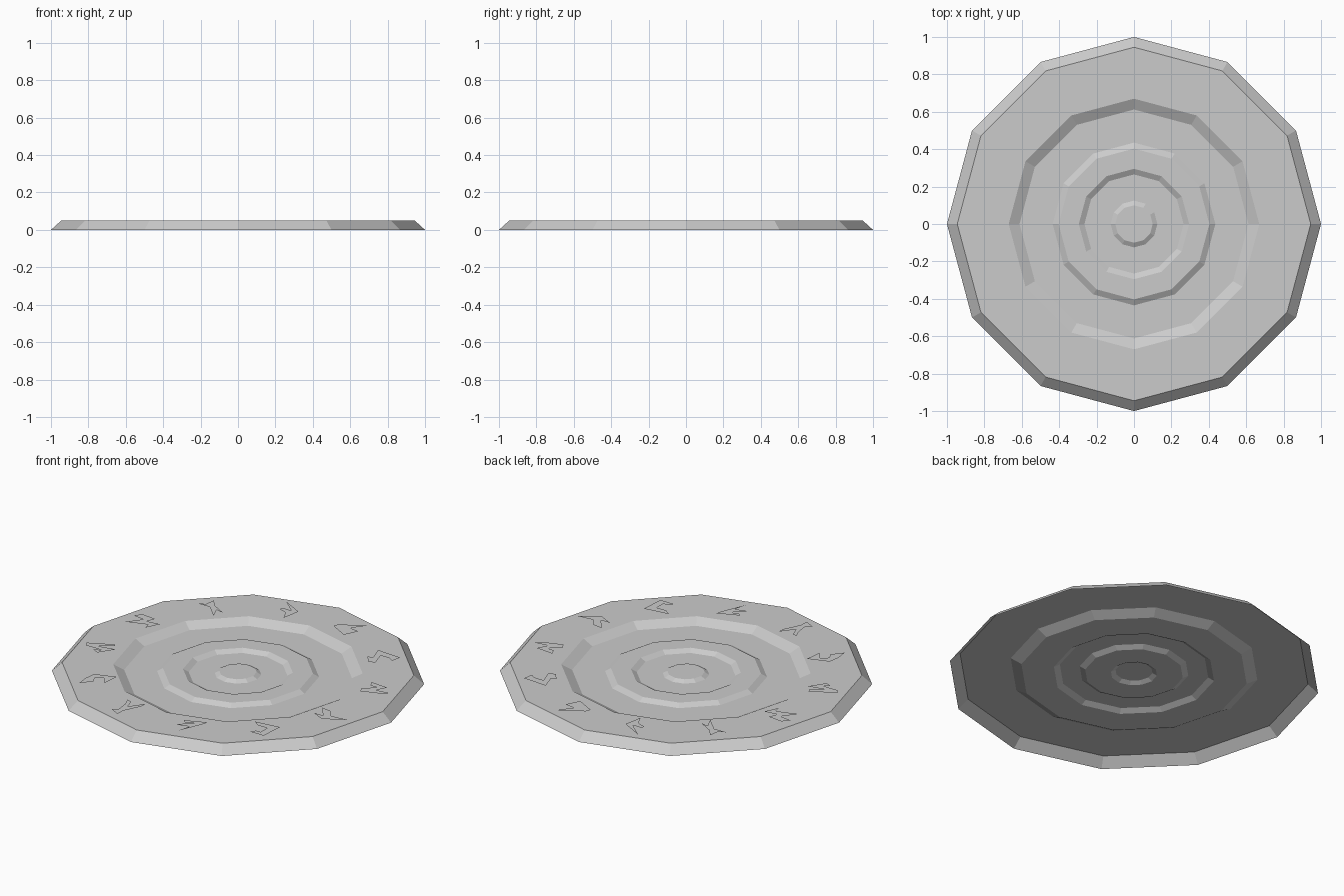
import bpy, bmesh
from math import sin, cos, radians

cube = bpy.data.objects.get("Cube")
if cube:
    bpy.data.objects.remove(cube, do_unlink=True)

# Single stone colour
stone = bpy.data.materials.new("pale_grey_stone")
stone.use_nodes = True
colour = (0.6, 0.6, 0.6, 1)
stone.diffuse_color = colour
stone.node_tree.nodes["Principled BSDF"].inputs["Base Color"].default_value = colour

SIDES = 12
TOP = 0.05


def add_object(name, bm):
    mesh = bpy.data.meshes.new(name)
    bm.to_mesh(mesh)
    bm.free()
    mesh.materials.append(stone)
    obj = bpy.data.objects.new(name, mesh)
    bpy.context.collection.objects.link(obj)
    return obj


def make_disc(name, profile):
    """Sweep a radius/height profile round twelve flat sides, open underneath."""
    bm = bmesh.new()
    rings = []
    for radius, height in profile:
        rings.append([bm.verts.new((radius * cos(radians(i * 360 / SIDES)),
                                    radius * sin(radians(i * 360 / SIDES)), height))
                      for i in range(SIDES)])
    for outer, inner in zip(rings, rings[1:]):
        for i in range(SIDES):
            j = (i + 1) % SIDES
            bm.faces.new((outer[i], outer[j], inner[j], inner[i]))
    bm.faces.new(rings[-1])
    return add_object(name, bm)


def make_mark(name, angle, outline):
    """Raise an angular outline (hundredths of a unit) with sloping sides."""
    cx, cy = 0.785 * cos(radians(angle)), 0.785 * sin(radians(angle))
    bm = bmesh.new()
    face = bm.faces.new([bm.verts.new((cx + x / 100, cy + y / 100, TOP)) for x, y in outline])
    face.normal_update()
    if face.normal.z < 0:
        face.normal_flip()
    # Straight wall, then a narrow chamfer round the flat top
    bmesh.ops.inset_region(bm, faces=[face], thickness=0.001, depth=0.009, use_even_offset=True)
    bmesh.ops.inset_region(bm, faces=[face], thickness=0.005, depth=0.006, use_even_offset=True)
    return add_object(name, bm)


# Dished plate: bevelled rim, then alternating sunken and raised rings
make_disc("stepped_plate", [
    (1.0, 0), (0.945, TOP),
    (0.67, TOP), (0.612, 0.02),
    (0.435, 0.02), (0.403, 0.038),
    (0.295, 0.038), (0.265, 0.021),
    (0.125, 0.021), (0.1, 0.035),
])

# Raised angular marks round the rim
make_mark("mark_north_east", 75, [(6, 8), (0, 0), (6, -1), (2, -9), (-9, -3), (-8, 0)])
make_mark("mark_upper_right", 45, [(-7, 6), (8, 5), (7, -1), (4, 1), (-2, 1), (1, -8),
                                   (-3, -9), (-7, -4), (-4, -3)])
make_mark("mark_right_upper", 15, [(-7, 6), (4, 5), (1, -1), (9, 0), (6, -3), (-5, -7),
                                   (-7, -4), (-1, 2), (-5, 2)])
make_mark("mark_right_lower", -15, [(-10, 5), (-4, 4), (0, -1), (10, 0), (-2, -7),
                                    (-10, -3), (-4, -3)])
make_mark("mark_lower_right", -45, [(-9, 5), (6, 7), (5, -7), (-4, -7), (-2, -4),
                                    (1, -4), (1, 2), (-5, 2)])
make_mark("mark_south_east", -75, [(-6, 5), (6, 10), (5, 6), (-1, -8), (1, 0), (-6, -2),
                                   (-5, 0), (1, 5), (-4, 3)])
make_mark("mark_south_west", -105, [(-5, 9), (-2, 8), (0, 2), (6, 10), (6, 6), (1, -4),
                                    (1, -9), (-5, -6), (-2, -3), (-3, 4)])
make_mark("mark_lower_left", -135, [(-3, 5), (9, 9), (8, -1), (4, 4), (0, 1), (2, -3),
                                    (-3, -9), (-4, -2)])
make_mark("mark_left_lower", -165, [(-9, 0), (5, 7), (6, 5), (-1, 0), (9, 2), (3, -7),
                                    (-1, -5), (3, -3), (-7, -3)])
make_mark("mark_left_upper", 165, [(-5, 6), (4, 5), (2, 0), (10, 1), (6, -7), (5, -3),
                                   (-7, -7), (-1, 1), (-8, 2)])
make_mark("mark_upper_left", 135, [(-4, 7), (0, 2), (9, -3), (4, -2), (7, -9), (-1, -1),
                                   (-9, -1), (-5, 1)])
make_mark("mark_north_west", 105, [(-7, 8), (6, 1), (4, -10), (1, -4), (-4, -2), (-4, 0), (2, 0)])
